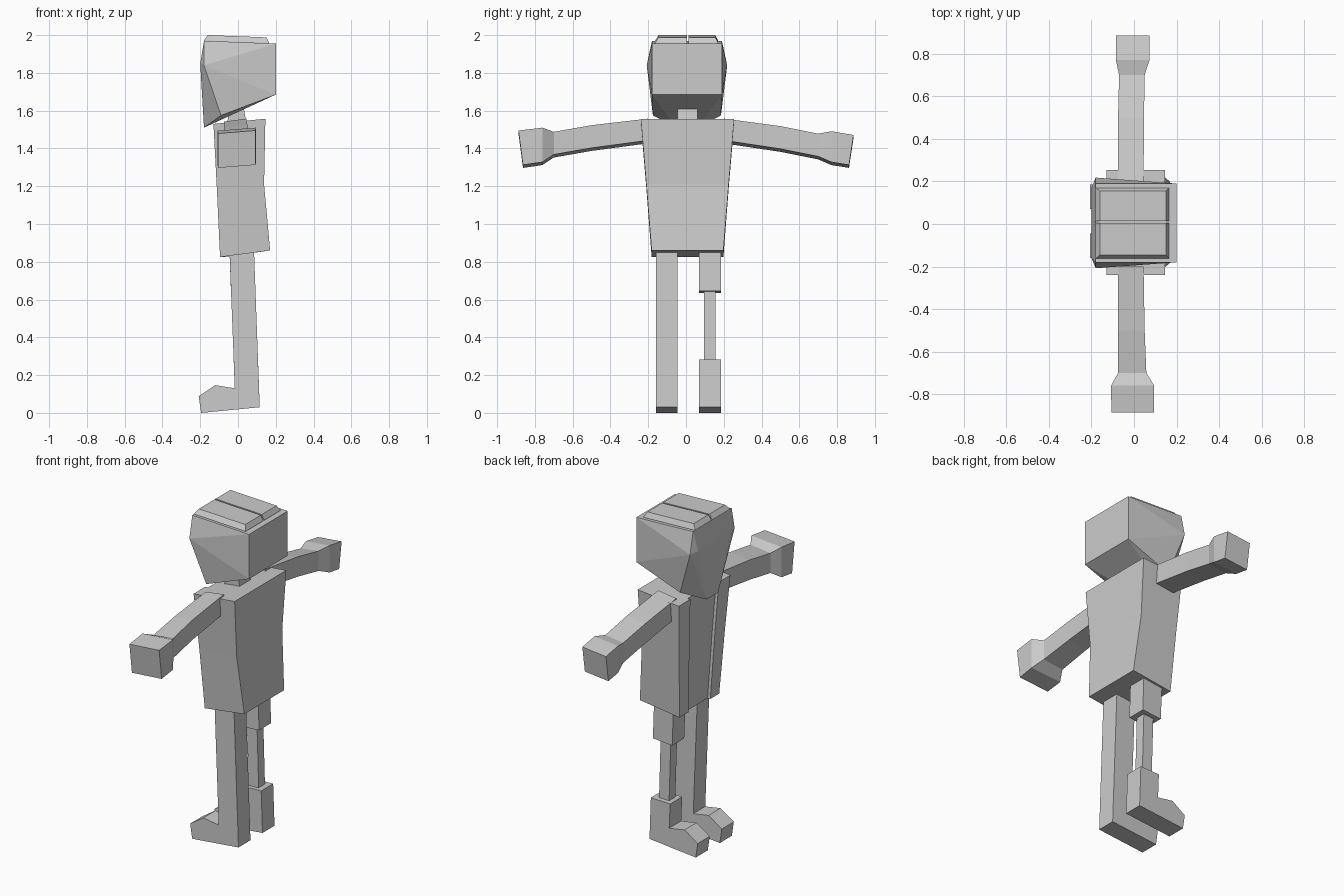
import bpy, bmesh


def finish(name, bm):
    bmesh.ops.recalc_face_normals(bm, faces=bm.faces[:])
    me = bpy.data.meshes.new(name)
    bm.to_mesh(me)
    bm.free()
    ob = bpy.data.objects.new(name, me)
    bpy.context.collection.objects.link(ob)
    return ob


def loft(name, rings):
    """Skin a stack of equal-length rings and cap both ends."""
    bm = bmesh.new()
    vs = [[bm.verts.new(p) for p in r] for r in rings]
    n = len(vs[0])
    for a, b in zip(vs, vs[1:]):
        for i in range(n):
            j = (i + 1) % n
            bm.faces.new((a[i], a[j], b[j], b[i]))
    bm.faces.new(vs[0])
    bm.faces.new(vs[-1])
    return finish(name, bm)


def prism(name, xz, y0, y1):
    """Side profile in x/z extruded across y."""
    return loft(name, [[(x, y, z) for x, z in xz] for y in (y0, y1)])


def hull(name, pts):
    bm = bmesh.new()
    for p in pts:
        bm.verts.new(p)
    bmesh.ops.convex_hull(bm, input=bm.verts[:])
    bmesh.ops.dissolve_limit(bm, angle_limit=0.02, verts=bm.verts[:], edges=bm.edges[:])
    return finish(name, bm)


# Head: boxy skull with a wedge-shaped face tapering to the chin
head = [(-0.18, 0.185, 1.97), (0.20, 0.185, 1.955), (0.20, 0.185, 1.685),
        (-0.18, 0.213, 1.84), (-0.09, 0.18, 1.575), (-0.20, 0.165, 1.85),
        (-0.18, 0.055, 1.51)]
hull("head", [(x, 0.005 + s * y, z) for x, y, z in head for s in (-1, 1)])

# Head cap: two bevelled slabs with a thin parting between them
for name, b0, b1, t0, t1 in (("cap_right", -0.163, 0.004, -0.145, 0.004),
                             ("cap_left", 0.014, 0.17, 0.014, 0.155)):
    loft(name, [
        [(-0.18, b0, 1.955), (0.165, b0, 1.94), (0.165, b1, 1.94), (-0.18, b1, 1.955)],
        [(-0.18, b0, 1.972), (0.165, b0, 1.96), (0.165, b1, 1.96), (-0.18, b1, 1.972)],
        [(-0.16, t0, 2.0), (0.15, t0, 1.988), (0.15, t1, 1.988), (-0.16, t1, 2.0)]])

# Neck
prism("neck", [(-0.07, 1.48), (0.05, 1.50), (0.03, 1.62), (-0.04, 1.62)], -0.045, 0.06)


# Open coat: tapered torso with a shallow recess down the front
def coat_ring(xf, zf, xb, zb, half):
    c, g, d = 0.008, half * 0.55, 0.018
    return [(xb, c - half, zb), (xb, c + half, zb), (xf, c + half, zf), (xf, c + g, zf),
            (xf + d, c + g, zf), (xf + d, c - g, zf), (xf, c - g, zf), (xf, c - half, zf)]


loft("coat", [coat_ring(-0.095, 0.825, 0.17, 0.86, 0.19),
              coat_ring(-0.112, 1.19, 0.138, 1.21, 0.218),
              coat_ring(-0.13, 1.53, 0.145, 1.557, 0.247)])

# Arms with blocky fists: (y, z bottom, z top, x front, x back)
left = [(0.20, 1.435, 1.55, -0.075, 0.045), (0.50, 1.39, 1.51, -0.075, 0.047),
        (0.70, 1.35, 1.47, -0.07, 0.05), (0.77, 1.32, 1.483, -0.085, 0.073),
        (0.875, 1.305, 1.463, -0.085, 0.073)]
right = [(-0.20, 1.435, 1.55, -0.075, 0.045), (-0.50, 1.395, 1.515, -0.075, 0.05),
         (-0.70, 1.36, 1.48, -0.075, 0.058), (-0.76, 1.32, 1.502, -0.108, 0.095),
         (-0.875, 1.305, 1.487, -0.106, 0.093)]
for name, path in (("left_arm", left), ("right_arm", right)):
    rings = []
    for y, zb, zt, xf, xb in path:
        s = 1 if y > 0 else -1
        lean = 0.012 * s if abs(y) > 0.8 else 0
        rings.append([(xf, y - lean, zb - 0.008), (xb, y - lean, zb + 0.008),
                      (xb, y + lean, zt + 0.008), (xf, y + lean, zt - 0.008)])
    loft(name, rings)

# Right leg with foot, full thickness
foot = [(0.115, 0.03), (-0.195, 0.0), (-0.208, 0.088), (-0.12, 0.147), (-0.017, 0.13)]
prism("right_leg", foot + [(-0.046, 0.88), (0.084, 0.88)], -0.16, -0.045)

# Left leg: thigh stump, thin post and boot
prism("left_thigh", [(-0.046, 0.88), (0.084, 0.88), (0.092, 0.645), (-0.037, 0.635)], 0.07, 0.185)
prism("left_leg_post", [(-0.008, 0.66), (0.06, 0.66), (0.072, 0.25), (0.005, 0.25)], 0.096, 0.156)
prism("left_boot", foot + [(-0.023, 0.278), (0.106, 0.282)], 0.07, 0.185)
